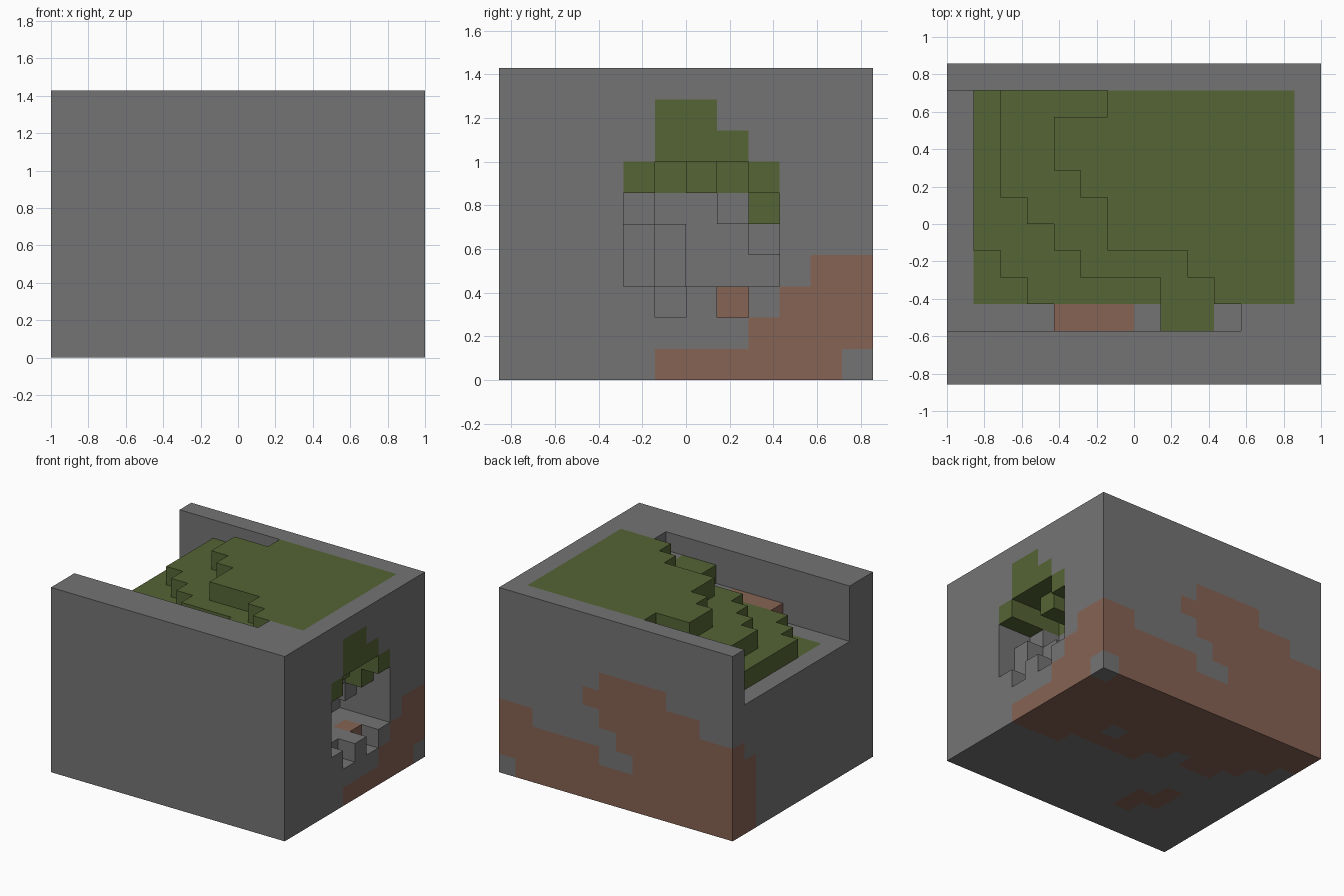
import bpy, bmesh
from math import radians
from mathutils import Vector

if "Cube" in bpy.data.objects:
    bpy.data.objects.remove(bpy.data.objects["Cube"])

NX, NY, NZ = 14, 12, 10      # block counts; i runs left-right, j front-back, k up
S = 2 / NX

# Hillside terraces: for each row j, the i at which levels 8, 9 and 10 begin
TERRACES = {2: (4, 8, 11), 3: (3, 8, 10), 4: (2, 5, 9), 5: (1, 4, 6), 6: (1, 3, 6),
            7: (1, 2, 5), 8: (1, 2, 4), 9: (1, 2, 4), 10: (1, 2, 6)}

# Cave in the +x side: (row, lowest block, how deep each block is hollowed)
CAVE = {(j, k0 + n): d
        for j, k0, depths in ((4, 3, (1, 1, 2)), (5, 2, (1, 2, 2, 3, 3)), (6, 3, (3, 3, 3, 1)),
                              (7, 2, (1, 3, 3, 2, 2)), (8, 3, (3, 2, 1)))
        for n, d in enumerate(depths)}
CAVE_GRASS = {(5, 7), (6, 7), (7, 7), (5, 8), (6, 8), (4, 6), (6, 6), (8, 6), (8, 5)}

# Soil outlines on the outer faces
SIDE_SOIL_START = (5, 8, 9, 10)                                # +x face, first row per level
BACK_SOIL_TOP = (4, 4, 3, 3, 3, 3, 7, 7, 7, 7, 6, 6, 5, 5)     # back face, from +x
BASE_SOIL_ROWS = (7, 7, 7, 6, 6, 6, 6, 5, 4, 5, 5, 4, 3, 2)    # underside, from +x
BASE_ISLAND = {(9, 9), (8, 9), (8, 10), (7, 10)}


def height(i, j):
    if j not in TERRACES:
        return NZ
    return 7 + sum(i >= start for start in TERRACES[j])


def solid(i, j, k):
    if not (0 <= i < NX and 0 <= j < NY and 0 <= k < height(i, j)):
        return False
    return NX - 1 - i >= CAVE.get((j, k), 0)


def is_grass(i, j, k):
    if i >= NX - 3 and (j, k) in CAVE_GRASS:
        return True
    if k < 6:
        return False
    return (1 <= i <= 12 and 3 <= j <= 10) or (j == 2 and i in (8, 9))


def is_soil(i, j, k):
    d, m = NX - 1 - i, NY - 1 - j          # distance from the +x side and from the back
    if j == 2 and 4 <= i <= 6 and k == 7:
        return True
    if (d, m, k) == (0, 0, 0):
        return False
    if (j, k) == (7, 2) and d <= 1:
        return True
    if m == 0:
        hole = (d == 6 and k in (2, 3)) or (d == 7 and k == 2)
        return (k < BACK_SOIL_TOP[d] and not hole) or (d, k) == (5, 5)
    if d == 0 and k < len(SIDE_SOIL_START):
        return j >= SIDE_SOIL_START[k]
    if i == 0 and m == 1:
        return k < 4
    if k == 0:
        return (m < BASE_SOIL_ROWS[d] and (m, d) != (4, 4)) or (m, d) in BASE_ISLAND
    return False


def kind(cell):
    return "soil" if is_soil(*cell) else "grass" if is_grass(*cell) else "stone"


def make_material(name, color):
    mat = bpy.data.materials.new(name)
    mat.use_nodes = True
    mat.diffuse_color = (*color, 1)
    bsdf = mat.node_tree.nodes["Principled BSDF"]
    bsdf.inputs["Base Color"].default_value = (*color, 1)
    bsdf.inputs["Roughness"].default_value = 0.9
    return mat


def add_block_face(bm, cell, axis, sign):
    # One outward square of a block
    n = Vector((0, 0, 0))
    n[axis] = sign
    u = Vector((0, 0, 0))
    u[(axis + 1) % 3] = 1
    v = n.cross(u)
    c = Vector(cell) + Vector((0.5, 0.5, 0.5)) + n / 2
    corners = [c + (a * u + b * v) / 2 for a, b in ((-1, -1), (1, -1), (1, 1), (-1, 1))]
    offset = Vector((NX / 2, NY / 2, 0))
    bm.faces.new([bm.verts.new((p - offset) * S) for p in corners])


# Every exposed block face goes to the part made of its substance
parts = {name: bmesh.new() for name in ("stone", "soil", "grass")}
for i in range(NX):
    for j in range(NY):
        for k in range(NZ):
            cell = (i, j, k)
            if not solid(*cell):
                continue
            for axis in range(3):
                for sign in (-1, 1):
                    near = list(cell)
                    near[axis] += sign
                    if not solid(*near):
                        add_block_face(parts[kind(cell)], cell, axis, sign)

LOOKS = {"stone": ("stone_block", "stone grey", (0.175, 0.175, 0.175)),
         "soil": ("soil_patches", "soil brown", (0.24, 0.125, 0.088)),
         "grass": ("grass_terraces", "grass green", (0.091, 0.128, 0.035))}
for name, bm in parts.items():
    # Join the squares into large flat faces
    bmesh.ops.remove_doubles(bm, verts=bm.verts[:], dist=0.001)
    bmesh.ops.dissolve_limit(bm, angle_limit=radians(1), verts=bm.verts[:], edges=bm.edges[:])
    label, color_name, color = LOOKS[name]
    mesh = bpy.data.meshes.new(label)
    bm.to_mesh(mesh)
    bm.free()
    mesh.materials.append(make_material(color_name, color))
    bpy.context.collection.objects.link(bpy.data.objects.new(label, mesh))
